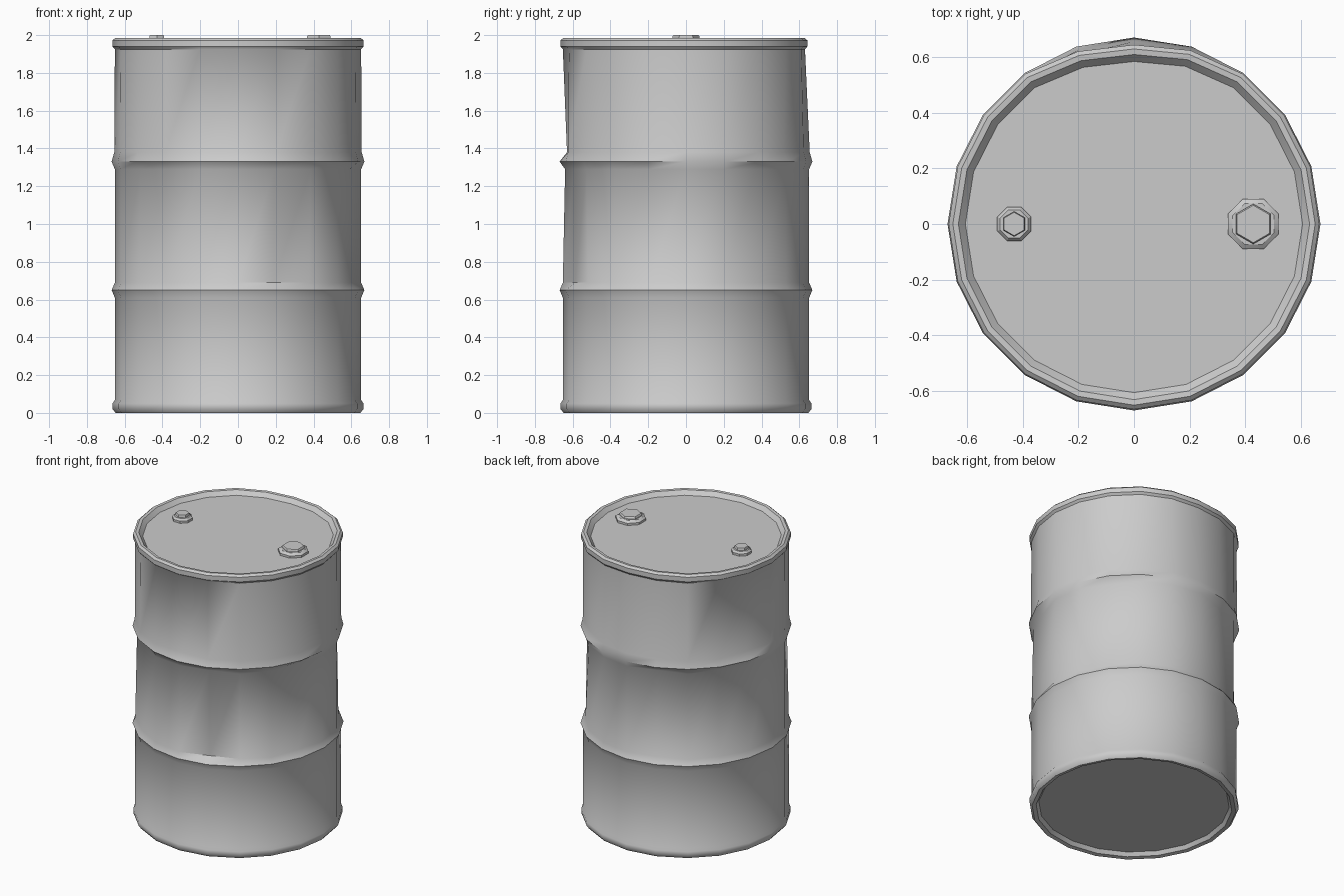
import bpy, bmesh, math

if "Cube" in bpy.data.objects:
    bpy.data.objects.remove(bpy.data.objects["Cube"])

N = 20


def lathe(name, profile, sides, origin=(0, 0, 0), dents=None, start=-90, angle=40):
    """Spin a (radius, z) profile, capped at both ends, with optional radial dents."""
    dents = dents or {}
    bm = bmesh.new()
    rings = []
    for k, (r, z) in enumerate(profile):
        ring = []
        for i in range(sides):
            a = math.radians(start + 360 * i / sides)
            rr = r - dents.get((k, i), 0)
            ring.append(bm.verts.new((rr * math.cos(a), rr * math.sin(a), z)))
        rings.append(ring)
    for lo, hi in zip(rings, rings[1:]):
        for i in range(sides):
            j = (i + 1) % sides
            bm.faces.new((lo[i], lo[j], hi[j], hi[i]))
    bm.faces.new(rings[0][::-1])
    bm.faces.new(rings[-1])
    me = bpy.data.meshes.new(name)
    bm.to_mesh(me)
    bm.free()
    ob = bpy.data.objects.new(name, me)
    ob.location = origin
    bpy.context.collection.objects.link(ob)
    bpy.ops.object.select_all(action='DESELECT')
    ob.select_set(True)
    bpy.context.view_layer.objects.active = ob
    bpy.ops.object.shade_smooth_by_angle(angle=math.radians(angle))
    return ob


# Drum: recessed base, bottom rim, two rolling hoops, top rim, recessed lid
profile = [
    (0.605, 0.03), (0.622, 0.005), (0.648, 0.0), (0.664, 0.02), (0.664, 0.05), (0.652, 0.068),
    (0.652, 0.61), (0.669, 0.65), (0.652, 0.69),
    (0.652, 1.29), (0.669, 1.33), (0.655, 1.38),
    (0.652, 1.925), (0.665, 1.94), (0.665, 1.972), (0.65, 1.985), (0.63, 1.983), (0.605, 1.955),
]
LOW, HIGH, ABOVE = 8, 9, 11   # rows beside the hoops that carry the dents

# Dents: (profile row, side counted anticlockwise from the front, depth)
dent_list = [
    (LOW, 1, 0.035), (HIGH, 1, 0.028), (LOW, 2, 0.012), (HIGH, 0, 0.012),
    (HIGH, 18, 0.03), (LOW, 18, 0.008), (HIGH, 17, 0.012),
    (LOW, 4, 0.025), (HIGH, 4, 0.03), (HIGH, 3, 0.012),
    (LOW, 7, 0.015), (HIGH, 7, 0.025),
    (LOW, 11, 0.02), (HIGH, 11, 0.03), (LOW, 13, 0.012), (HIGH, 13, 0.03),
    (ABOVE, 0, 0.025), (ABOVE, 14, 0.025), (ABOVE, 8, 0.015),
]
dents = {(k, i): d for k, i, d in dent_list}

# Pushed-in section of the top rim at the back
for k in range(12, 18):
    for i, d in ((9, 0.01), (10, 0.022), (11, 0.014)):
        dents[(k, i)] = d

lathe("drum_body", profile, N, dents=dents)


# Bung caps: round flange with hexagonal plug
def bung(name, x, flange, plug):
    lathe(name + "_flange", [(flange, 1.95), (flange, 1.97), (flange * 0.82, 1.983)],
          8, (x, 0, 0), start=22.5, angle=30)
    lathe(name + "_plug", [(plug, 1.96), (plug, 1.993), (plug * 0.93, 2.0)],
          6, (x, 0, 0), start=30, angle=30)


bung("large_bung", 0.428, 0.098, 0.072)
bung("small_bung", -0.43, 0.066, 0.045)
